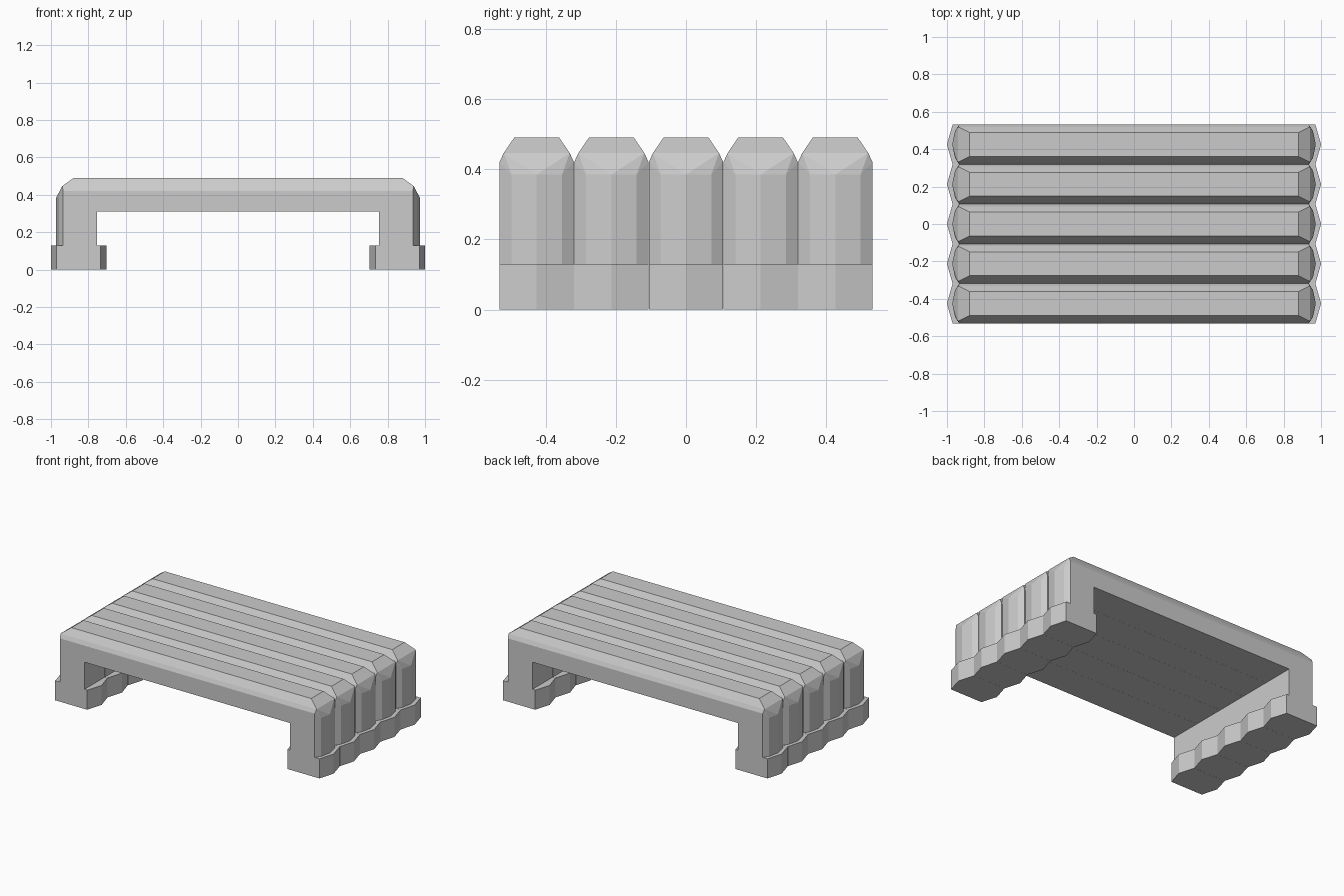
import bpy, bmesh

if "Cube" in bpy.data.objects:
    bpy.data.objects.remove(bpy.data.objects["Cube"])

PITCH = 0.2125      # spacing of the five bars along y
HALF = 0.106        # half width of one bar

grey = bpy.data.materials.new("light grey")
grey.diffuse_color = (0.6, 0.6, 0.6, 1)
grey.use_nodes = True
grey.node_tree.nodes["Principled BSDF"].inputs["Base Color"].default_value = grey.diffuse_color


def hull(name, points, y):
    """Convex solid through the given points, placed at y."""
    bm = bmesh.new()
    verts = [bm.verts.new(p) for p in points]
    res = bmesh.ops.convex_hull(bm, input=verts)
    junk = {v for v in res["geom_interior"] + res["geom_unused"]
            if isinstance(v, bmesh.types.BMVert)}
    bmesh.ops.delete(bm, geom=list(junk), context='VERTS')
    bmesh.ops.dissolve_limit(bm, angle_limit=0.01, verts=bm.verts[:], edges=bm.edges[:])
    bmesh.ops.recalc_face_normals(bm, faces=bm.faces[:])
    me = bpy.data.meshes.new(name)
    bm.to_mesh(me)
    bm.free()
    me.materials.append(grey)
    ob = bpy.data.objects.new(name, me)
    ob.location.y = y
    bpy.context.collection.objects.link(ob)
    return ob


def mirrored(points):
    """Mirror quarter points over x and y."""
    return list({(sx * x, sy * y, z) for x, y, z in points
                 for sx in (-1, 1) for sy in (-1, 1)})


# Faceted bar: chamfered top, blunt pointed ends
outline = [(0.935, HALF), (0.957, 0.072), (0.972, 0.0)]
bar_points = [(0.88, 0.064, 0.49), (0.94, 0.094, 0.446), (0.935, HALF, 0.42),
              (0.957, 0.072, 0.385), (0.972, 0.0, 0.385)]
bar_points += [(x, y, 0.12) for x, y in outline]

# Opening between the legs
cutter = hull("opening_cutter", mirrored([(0.755, 0.8, 0.0), (0.755, 0.8, 0.31)]), 0)
cutter.hide_render = True

for i in range(5):
    y = (i - 2) * PITCH
    bar = hull(f"bar_{i + 1}", mirrored(bar_points), y)
    mod = bar.modifiers.new("opening", 'BOOLEAN')
    mod.operation = 'DIFFERENCE'
    mod.solver = 'EXACT'
    mod.object = cutter
    bpy.context.view_layer.objects.active = bar
    bpy.ops.object.modifier_apply(modifier=mod.name)

    # Hexagonal feet
    for side, s in (("left", -1), ("right", 1)):
        ring = [(0.735, -HALF), (0.703, 0), (0.735, HALF),
                (0.97, HALF), (1.0, 0), (0.97, -HALF)]
        hull(f"{side}_foot_{i + 1}",
             [(s * x, fy, z) for x, fy in ring for z in (0, 0.13)], y)

bpy.data.objects.remove(cutter)
